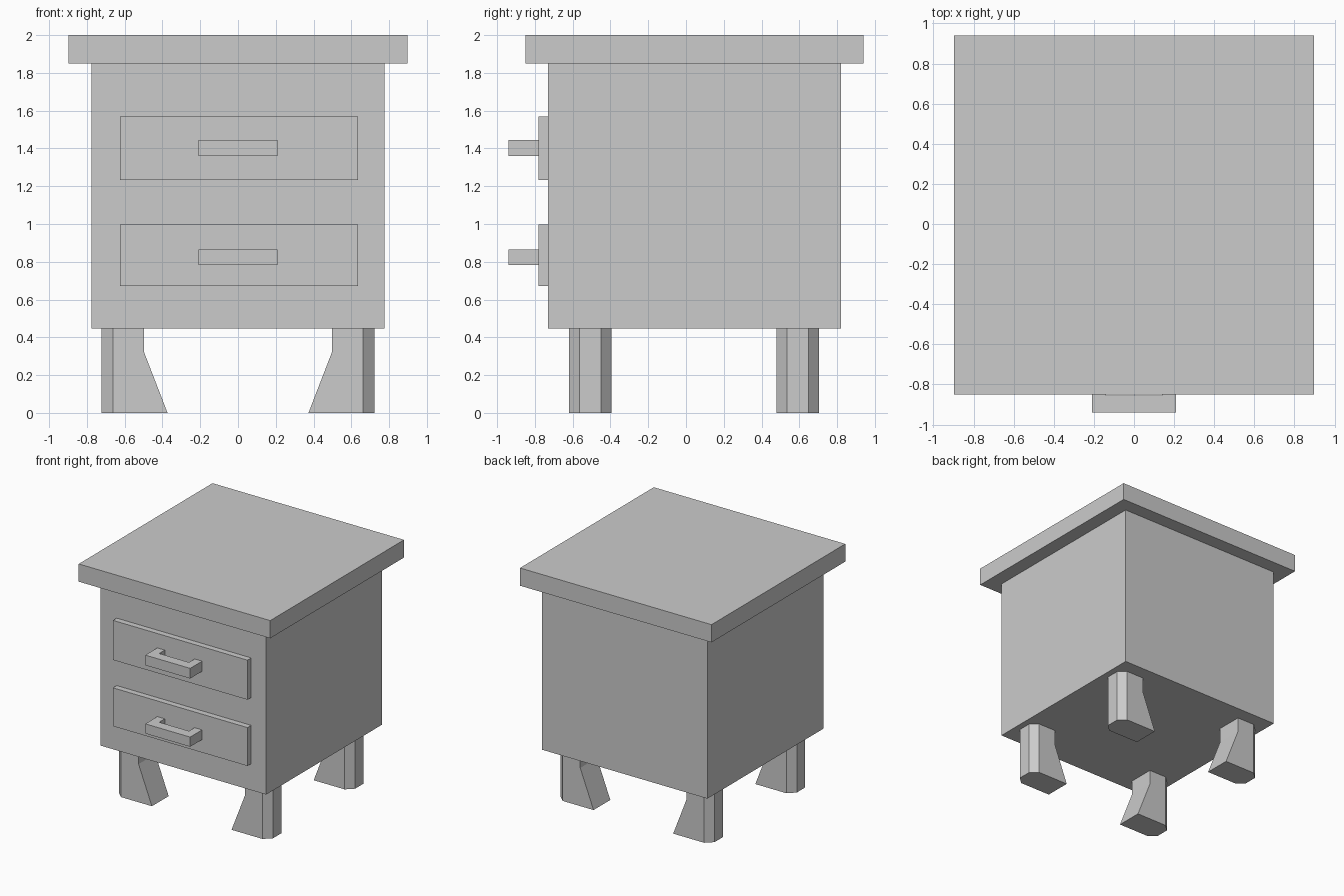
import bpy, bmesh

if "Cube" in bpy.data.objects:
    bpy.data.objects.remove(bpy.data.objects["Cube"])


def loft(name, rings):
    """Closed solid through a list of matching vertex rings."""
    bm = bmesh.new()
    loops = [[bm.verts.new(p) for p in ring] for ring in rings]
    n = len(loops[0])
    for a, b in zip(loops, loops[1:]):
        for i in range(n):
            j = (i + 1) % n
            bm.faces.new((a[i], a[j], b[j], b[i]))
    bm.faces.new(loops[0][::-1])
    bm.faces.new(loops[-1])
    bmesh.ops.recalc_face_normals(bm, faces=bm.faces)
    mesh = bpy.data.meshes.new(name)
    bm.to_mesh(mesh)
    bm.free()
    obj = bpy.data.objects.new(name, mesh)
    bpy.context.collection.objects.link(obj)
    return obj


def prism(name, outline, z0, z1):
    return loft(name, [[(x, y, z) for x, y in outline] for z in (z0, z1)])


def box(name, x0, x1, y0, y1, z0, z1):
    return prism(name, [(x0, y0), (x1, y0), (x1, y1), (x0, y1)], z0, z1)


# Cabinet body and overhanging top
box("cabinet_body", -0.775, 0.775, -0.73, 0.82, 0.448, 1.85)
box("table_top", -0.897, 0.897, -0.85, 0.94, 1.85, 2.0)

# Drawer fronts with U-shaped handles
handle_outline = [(-0.21, -0.94), (0.21, -0.94), (0.21, -0.78), (0.14, -0.78),
                  (0.14, -0.855), (-0.14, -0.855), (-0.14, -0.78), (-0.21, -0.78)]
for label, z0, z1, h0, h1 in (("upper", 1.233, 1.568, 1.36, 1.446),
                              ("lower", 0.672, 0.997, 0.782, 0.864)):
    box(label + "_drawer_front", -0.625, 0.635, -0.78, -0.73, z0, z1)
    prism(label + "_drawer_handle", handle_outline, h0, h1)

# Legs: chamfered outer corners, inner side flaring towards the floor
for label, yc in (("front", -0.507), ("back", 0.592)):
    rings = []
    for inner, z in ((0.373, 0), (0.325 + 0.173, 0.323), (0.498, 0.448)):
        plan = [(inner, -0.112), (0.663, -0.112), (0.722, -0.056),
                (0.722, 0.056), (0.663, 0.112), (inner, 0.112)]
        rings.append([(x, yc + y, z) for x, y in plan])
    leg = loft(label + "_legs", rings)
    mirror = leg.modifiers.new("mirror", 'MIRROR')
    mirror.use_mirror_merge = False
